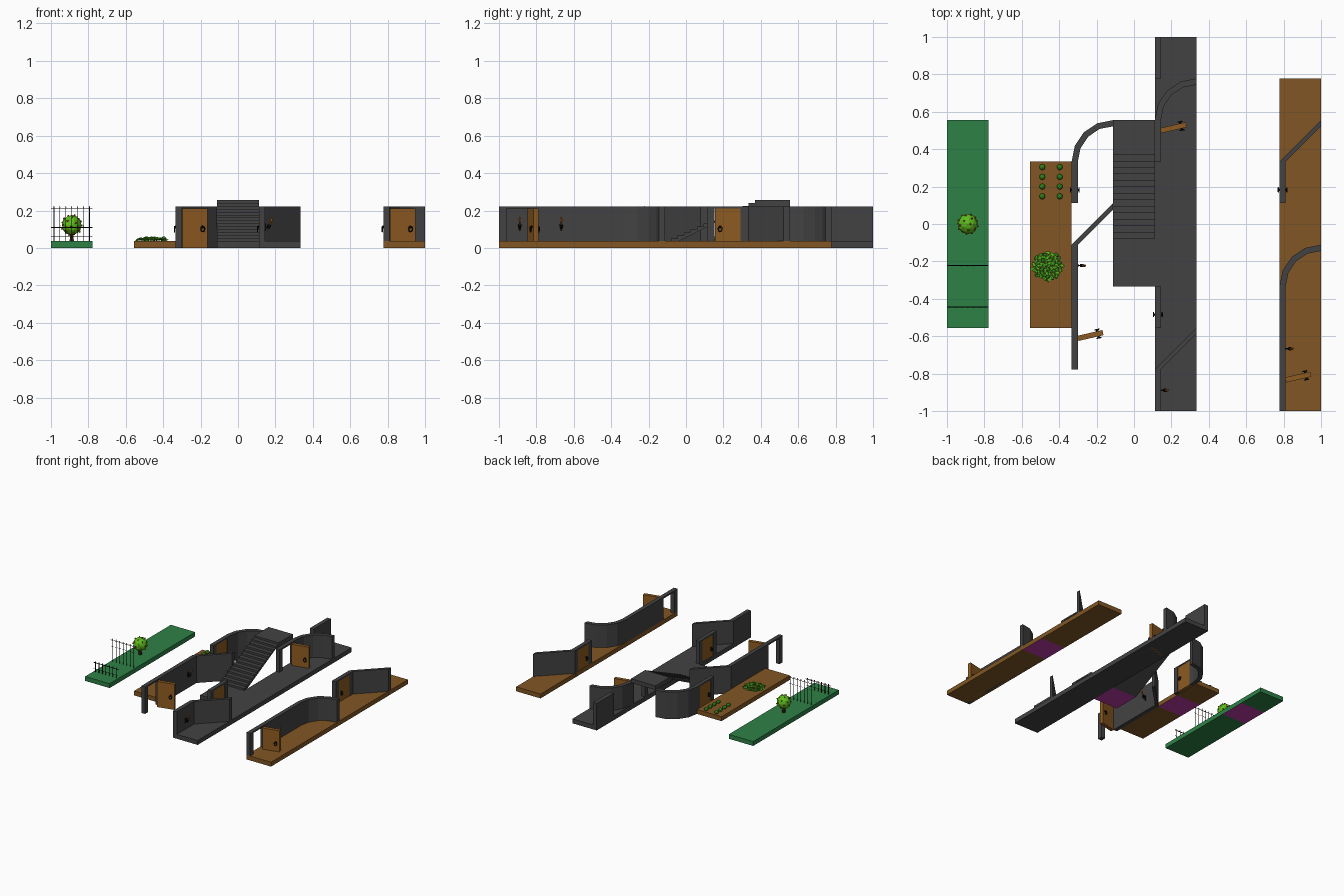
import bpy, bmesh, math, random
from mathutils import Vector, Matrix

if "Cube" in bpy.data.objects:
    bpy.data.objects.remove(bpy.data.objects["Cube"])

random.seed(4)
C = 2 / 9            # grid cell
T = 0.033            # wall thickness
H = 0.222            # wall height
F = 0.036            # floor thickness


def mat(name, rgb):
    m = bpy.data.materials.new(name)
    m.diffuse_color = (*rgb, 1)
    m.use_nodes = True
    m.node_tree.nodes["Principled BSDF"].inputs["Base Color"].default_value = m.diffuse_color
    return m


GREY = mat("dark grey stone", (0.055, 0.055, 0.056))
EARTH = mat("brown earth", (0.22, 0.094, 0.018))
WOOD = mat("door wood", (0.27, 0.105, 0.015))
GRASS = mat("grass green", (0.027, 0.22, 0.062))
PURPLE = mat("purple underside", (0.50, 0.045, 0.40))
BLACK = mat("black iron", (0.004, 0.004, 0.004))
LEAF = mat("bright leaf", (0.11, 0.50, 0.012))
CROP = mat("crop green", (0.035, 0.27, 0.012))
ORANGE = mat("orange", (0.48, 0.13, 0.012))
BARK = mat("dark bark", (0.035, 0.015, 0.006))


def finish(name, bm, mats):
    bmesh.ops.recalc_face_normals(bm, faces=bm.faces[:])
    me = bpy.data.meshes.new(name)
    bm.to_mesh(me)
    bm.free()
    for m in mats:
        me.materials.append(m)
    ob = bpy.data.objects.new(name, me)
    bpy.context.collection.objects.link(ob)
    return ob


def paint(verts, i):
    for f in {f for v in verts for f in v.link_faces}:
        f.material_index = i


def box(bm, lo, hi, i=0, M=Matrix()):
    lo, hi = Vector(lo), Vector(hi)
    m = M @ Matrix.Translation((lo + hi) / 2) @ Matrix.Diagonal((*(hi - lo), 1))
    paint(bmesh.ops.create_cube(bm, size=1, matrix=m)["verts"], i)


def rod(bm, p, q, r1, r2, i=0, seg=6, M=Matrix()):
    p, q = Vector(p), Vector(q)
    m = M @ Matrix.Translation((p + q) / 2) @ (q - p).to_track_quat('Z', 'Y').to_matrix().to_4x4()
    paint(bmesh.ops.create_cone(bm, cap_ends=True, segments=seg, radius1=r1, radius2=r2,
                                depth=(q - p).length, matrix=m)["verts"], i)


def ball(bm, m, r, i=0, sub=1):
    paint(bmesh.ops.create_icosphere(bm, subdivisions=sub, radius=r, matrix=m)["verts"], i)


def prism(bm, pts, move):
    """Closed outline of 3D points pushed along a vector."""
    f = bm.faces.new([bm.verts.new(p) for p in pts])
    r = bmesh.ops.extrude_face_region(bm, geom=[f])
    bmesh.ops.translate(bm, vec=move, verts=[v for v in r["geom"] if isinstance(v, bmesh.types.BMVert)])


# Floors, each with one purple cell underneath
def floor(name, x, y0, y1, m, mark=None):
    bm = bmesh.new()
    box(bm, (x, y0, 0), (x + C, y1, F))
    if mark is not None:
        for y in (mark - C / 2, mark + C / 2):
            bmesh.ops.bisect_plane(bm, geom=bm.verts[:] + bm.edges[:] + bm.faces[:],
                                   plane_co=(0, y, 0), plane_no=(0, 1, 0))
        for f in bm.faces:
            c = f.calc_center_median()
            if c.z < 0.001 and abs(c.y - mark) < 0.05:
                f.material_index = 1
    finish(name, bm, [m, PURPLE])


floor("grass_floor", -1, -2.5 * C, 2.5 * C, GRASS, C)
floor("garden_floor", -2.5 * C, -2.5 * C, 1.5 * C, EARTH, 0)
floor("stone_floor", C / 2, -1, 1, GREY)
floor("path_floor", 3.5 * C, -1, 3.5 * C, EARTH, 0)

# Staircase: stepped top, sloped underside, landing
N = 14
prof = [(-1.5 * C, 0), (-C / 2, 0), (1.5 * C, H), (2.5 * C, H), (2.5 * C, 0.256)]
for k in range(N, 0, -1):
    y = -0.08 + 0.45 * (k - 1) / (N - 1)
    prof += [(y, F + 0.22 * k / N), (y, F + 0.22 * (k - 1) / N)]
prof.append((-1.5 * C, F))
bm = bmesh.new()
prism(bm, [(-C / 2, y, z) for y, z in prof], (C, 0, 0))
for f in bm.faces:
    if abs(f.normal.z) > 0.99 and f.calc_center_median().z < 0.005:
        f.material_index = 1
finish("staircase", bm, [GREY, PURPLE])


# Wall pieces; (x, y) is the front left corner of the cell
def straight(x, y, n=1):
    bm = bmesh.new()
    box(bm, (x, y, 0), (x + T, y + n * C, H))
    finish("straight_wall", bm, [GREY])


def diagonal(x, y):
    bm = bmesh.new()
    prism(bm, [(x, y, 0), (x + T, y, 0), (x + C, y + C - T, 0), (x + C, y + C, 0)], (0, 0, H))
    finish("diagonal_wall", bm, [GREY])


def curve(x, y):
    bm = bmesh.new()
    arc = [(r, a) for r, ks in ((C, range(5)), (C - T, range(4, -1, -1))) for a in ks]
    prism(bm, [(x + C - r * math.cos(a * math.pi / 8), y + r * math.sin(a * math.pi / 8), 0)
               for r, a in arc], (0, 0, H))
    finish("curved_wall", bm, [GREY])


def doorway(x, y, is_open):
    c = y + C / 2
    bm = bmesh.new()
    box(bm, (x, y, 0), (x + T, c - 0.07, H))
    box(bm, (x, c + 0.07, 0), (x + T, y + C, H))
    box(bm, (x, c - 0.07, 0.21), (x + T, c + 0.07, H))
    finish("door_frame", bm, [GREY])
    if is_open:
        M = Matrix.Translation((x + T, c + 0.055, 0)) @ Matrix.Rotation(math.radians(13), 4, 'Z')
    else:
        M = Matrix.Translation((x + T / 2, c + 0.07, 0)) @ Matrix.Rotation(-math.pi / 2, 4, 'Z')
    bm = bmesh.new()
    w = 0.014
    box(bm, (0, -w, 0.0), (0.138, w, 0.21), 0, M)
    for s in (-1, 1):       # ring handle on each side
        rod(bm, (0.11, s * w, 0.112), (0.11, s * 0.024, 0.112), 0.008, 0.006, 1, 6, M)
        ring = [(0.11 + 0.011 * math.sin(a * math.pi / 4), s * 0.023,
                 0.1 + 0.014 * math.cos(a * math.pi / 4)) for a in range(9)]
        for p, q in zip(ring, ring[1:]):
            rod(bm, p, q, 0.0035, 0.0035, 1, 5, M)
    finish("door", bm, [WOOD, BLACK])


def torch(x, y):
    bm = bmesh.new()
    box(bm, (x + T, y - 0.005, 0.09), (x + T + 0.005, y + 0.005, 0.13), 1)
    rod(bm, (x + T, y, 0.108), (x + 0.056, y, 0.112), 0.004, 0.004, 1)
    rod(bm, (x + 0.049, y, 0.104), (x + 0.057, y, 0.124), 0.008, 0.01, 1)
    rod(bm, (x + 0.048, y, 0.098), (x + 0.068, y, 0.148), 0.004, 0.006, 0)
    rod(bm, (x + 0.068, y, 0.146), (x + 0.074, y, 0.166), 0.008, 0.004, 2)
    finish("wall_torch", bm, [WOOD, BLACK, ORANGE])


def row(k):
    return -1 + k * C


L, S, R = -1.5 * C, 0.5 * C, 3.5 * C
# Left wall run
doorway(L, row(1), True)
straight(L, row(2), 2)
torch(L, -C)
diagonal(L, row(4))
doorway(L, row(5), False)
curve(L, row(6))
# Middle wall run
straight(S, row(0))
torch(S, row(0.5))
diagonal(S, row(1))
doorway(S, row(2), False)
doorway(S, row(6), True)
curve(S, row(7))
straight(S, row(8))
# Right wall run
doorway(R, row(0), True)
straight(R, row(1), 2)
torch(R, row(1.5))
curve(R, row(3))
doorway(R, row(5), False)
diagonal(R, row(6))

# Iron fences, a low one and a tall one
for name, y, top, r in (("low_fence", -2 * C, 0.11, 0.003), ("tall_fence", -C, 0.21, 0.002)):
    bm = bmesh.new()
    rod(bm, (-1, y, top), (-1 + C, y, top), r, r)
    rod(bm, (-1, y, top - 0.05), (-1 + C, y, top - 0.05), r * 0.5, r * 0.5)
    for k in range(7):
        x = -1 + C * (k + 0.5) / 7
        rod(bm, (x, y, F), (x, y, top + 0.005), 0.002, 0.002)
        rod(bm, (x, y, top + 0.005), (x, y, top + 0.015), 0.004, 0.0005)
    finish(name, bm, [BLACK])

# Round fruit tree
bm = bmesh.new()
mid = Vector((-4 * C, 0, 0.122))
rod(bm, (mid.x, 0, F), (mid.x, 0, 0.09), 0.013, 0.009, 1)
ball(bm, Matrix.Translation(mid), 0.054, 0, 2)
for k in range(26):         # fruit spread evenly round the crown
    z = 1 - 2 * (k + 0.5) / 26
    a, s = 2.4 * k, math.sqrt(1 - z * z)
    ball(bm, Matrix.Translation(mid + 0.055 * Vector((s * math.cos(a), s * math.sin(a), z))), 0.006, 2)
finish("fruit_tree", bm, [LEAF, BARK, ORANGE])

# Cabbages in two rows
bm = bmesh.new()
for x in (-0.49, -0.397):
    for k in range(4):
        ball(bm, Matrix.Translation((x, 0.148 + 0.052 * k, 0.046)), 0.016, 0, 2)
finish("cabbages", bm, [CROP])

# Low leafy plant with scattered leaves
bm = bmesh.new()
for k in range(60):
    a, d = k * 2.4, math.sqrt((k + 0.5) / 60)
    p = Vector((-0.462 + 0.08 * d * math.cos(a), -0.225 + 0.075 * d * math.sin(a),
                0.056 - 0.012 * d + random.uniform(-0.004, 0.004)))
    m = (Matrix.Translation(p) @ Matrix.Rotation(random.uniform(0, 6.28), 4, 'Z')
         @ Matrix.Rotation(random.uniform(-0.4, 0.4), 4, 'Y') @ Matrix.Diagonal((0.017, 0.009, 0.004, 1)))
    ball(bm, m, 1, k % 2)
finish("leafy_plant", bm, [CROP, LEAF])
